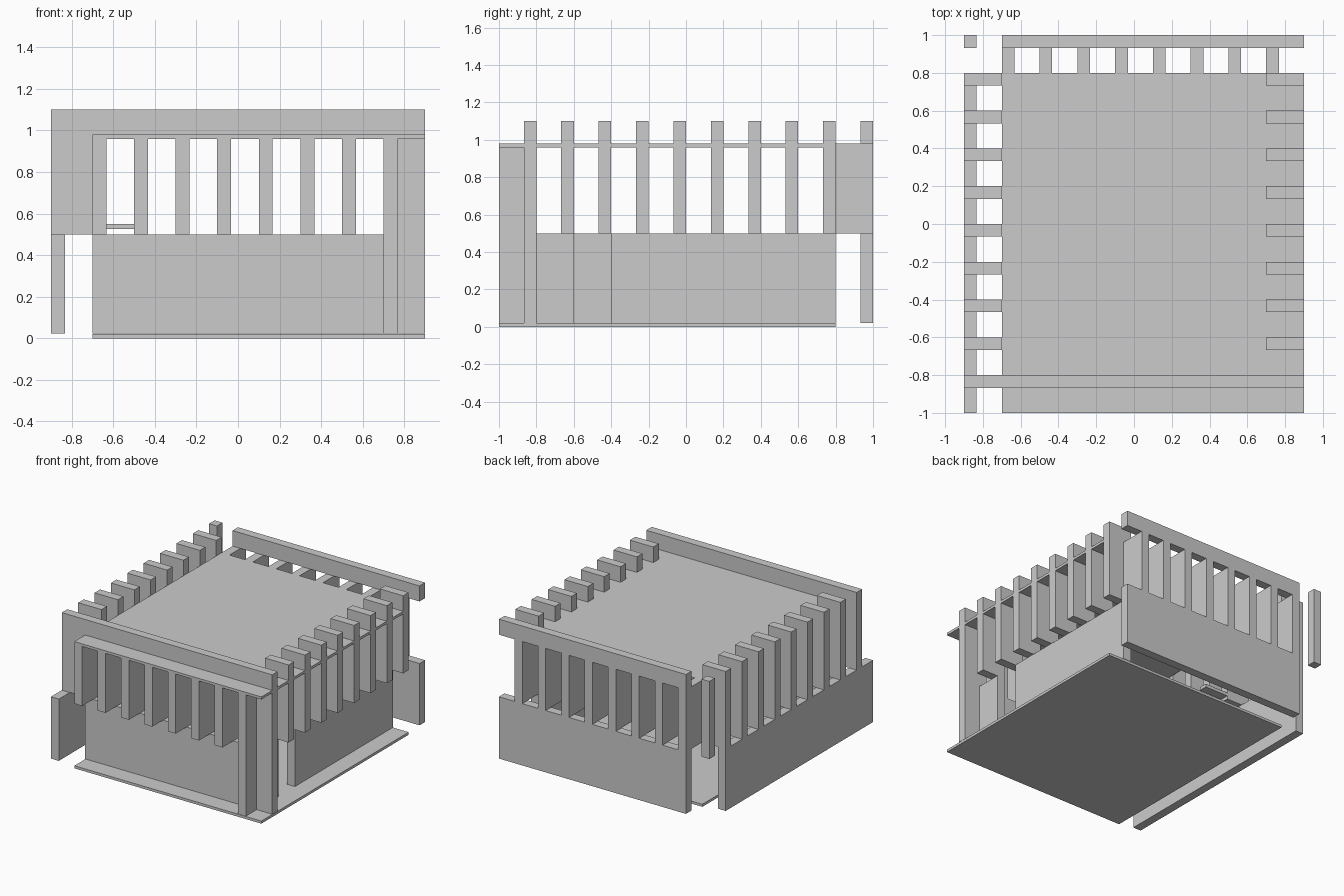
import bpy, bmesh

if "Cube" in bpy.data.objects:
    bpy.data.objects.remove(bpy.data.objects["Cube"])

T = 0.067   # board thickness
C = 0.2     # grid cell, also post depth


def box(name, x, y, z):
    bm = bmesh.new()
    bmesh.ops.create_cube(bm, size=1)
    for v in bm.verts:
        v.co = [a[0] if c < 0 else a[1] for a, c in zip((x, y, z), v.co)]
    me = bpy.data.meshes.new(name)
    bm.to_mesh(me)
    bm.free()
    ob = bpy.data.objects.new(name, me)
    bpy.context.collection.objects.link(ob)
    return ob


# floor and roof slabs
box("floor", (-0.7, 0.9), (-1, 0.8), (0, 0.02))
box("roof", (-0.7, 0.9), (-1, 0.8), (0.96, 0.98))

# low walls, with a door gap on the right
W = (0.022, 0.5)
box("left_wall", (-0.9, -0.9 + T), (-1, 0.8), W)
box("back_wall", (-0.7, 0.9), (1 - T, 1), W)
box("front_wall", (-0.7, 0.7), (-0.8 - T, -0.8), W)
box("right_wall_front", (0.7, 0.7 + T), (-0.8, -0.6), W)
box("right_wall_back", (0.7, 0.7 + T), (-0.4, 0.8), W)

# upright slats along the left and right sides
for i in range(9):
    y = 0.8 - C * i
    corner = i == 8
    box(f"left_slat_{i}", (-0.9, -0.7), (y - T, y), (0.5, 1.1))
    box(f"right_slat_{i}", (0.7, 0.9), (y - T, y), (0.022 if corner else 0.5, 1.1))

# upright slats along the front and back
for i in range(8):
    x = -0.7 + C * i
    corner = i == 7
    box(f"front_slat_{i}", (x, x + T), (-1, -0.8), (0.022 if corner else 0.5, 0.96))
    box(f"back_slat_{i}", (x, x + T), (0.8, 1), (0.5, 0.98))

# top rails and the loose corner post
box("front_rail", (-0.7, 0.7), (-0.8 - T, -0.8), (0.98, 1.1))
box("back_rail", (-0.7, 0.9), (1 - T, 1), (0.98, 1.1))
box("back_corner_post", (-0.9, -0.9 + T), (1 - T, 1), (0.5, 1.1))

# small shelf inside
box("shelf", (-0.7, -0.5), (0.2 - T, 0.2), (0.525, 0.55))
